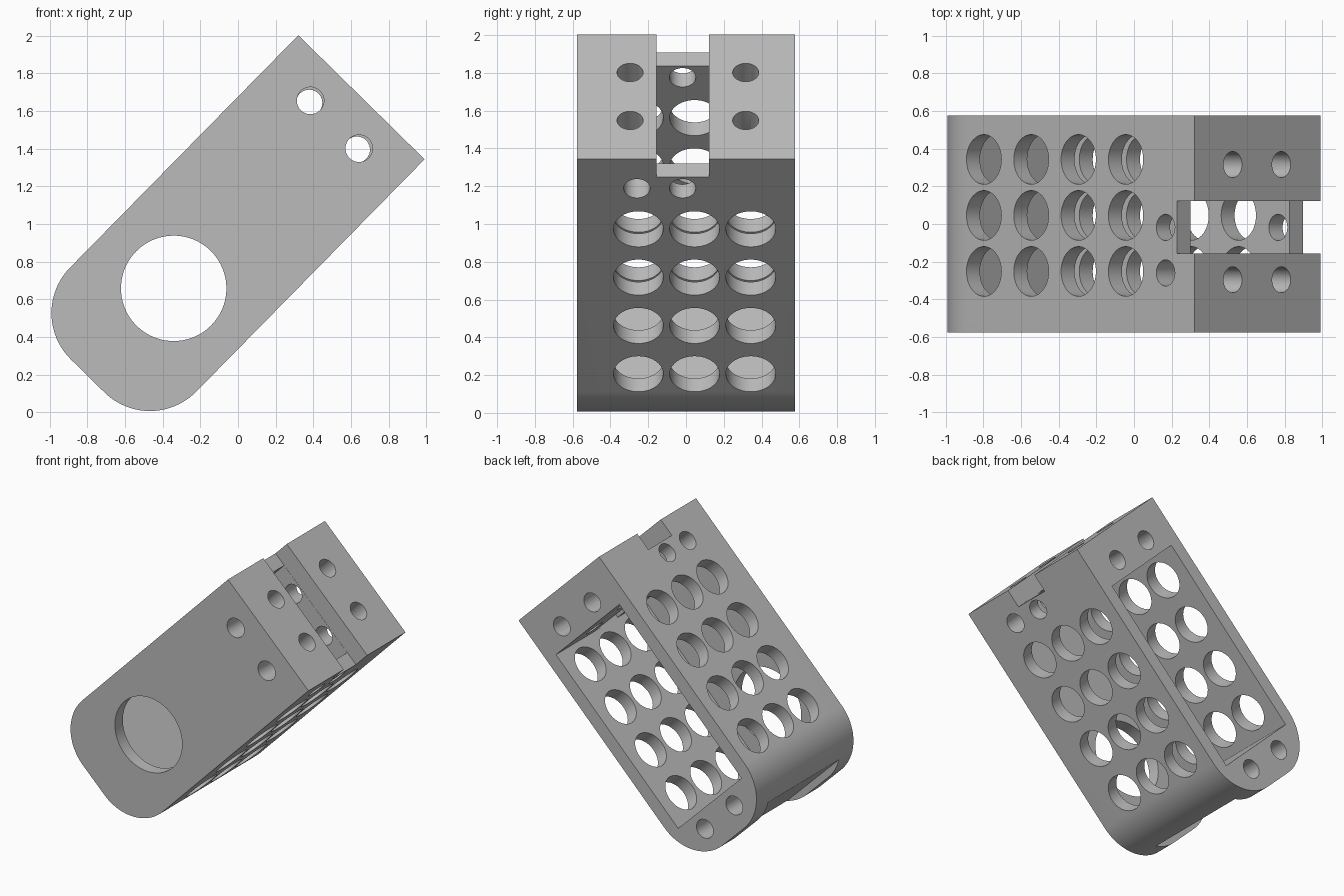
import bpy, bmesh, math
from mathutils import Matrix, Vector

default = bpy.data.objects.get("Cube")
if default:
    bpy.data.objects.remove(default, do_unlink=True)

# Local axes: X runs along the body, Y is the width, Z is the thickness
HALF_W, HALF_T, WALL = 0.577, 0.47, 0.1
END, BASE, ROUND = 1.653, -0.422, 0.345
INNER = HALF_T - WALL

grey = bpy.data.materials.new("plain_grey")
grey.use_nodes = True
grey.diffuse_color = (0.5, 0.5, 0.5, 1)
grey.node_tree.nodes["Principled BSDF"].inputs["Base Color"].default_value = (0.5, 0.5, 0.5, 1)


def make_object(name, bm):
    bmesh.ops.recalc_face_normals(bm, faces=bm.faces)
    mesh = bpy.data.meshes.new(name)
    bm.to_mesh(mesh)
    bm.free()
    mesh.materials.append(grey)
    obj = bpy.data.objects.new(name, mesh)
    bpy.context.collection.objects.link(obj)
    return obj


# Body: side profile with two rounded lower corners, extruded across the width
bm = bmesh.new()
profile = [(END, -HALF_T), (END, HALF_T)]
for sign, start in ((1, 90), (-1, 180)):
    for i in range(25):
        a = math.radians(start + 90 * i / 24)
        profile.append((BASE + ROUND + ROUND * math.cos(a),
                        sign * (HALF_T - ROUND) + ROUND * math.sin(a)))
face = bm.faces.new([bm.verts.new((x, -HALF_W, z)) for x, z in profile])
side = bmesh.ops.extrude_face_region(bm, geom=[face])
bmesh.ops.translate(bm, vec=(0, 2 * HALF_W, 0),
                    verts=[v for v in side["geom"] if isinstance(v, bmesh.types.BMVert)])
body = make_object("bracket_body", bm)


def cut(bm):
    cutter = make_object("cutter", bm)
    cutter.hide_render = True
    mod = body.modifiers.new("cut", "BOOLEAN")
    mod.operation, mod.solver, mod.object = "DIFFERENCE", "EXACT", cutter
    bpy.context.view_layer.objects.active = body
    bpy.ops.object.modifier_apply(modifier=mod.name)
    bpy.data.objects.remove(cutter, do_unlink=True)


def cut_box(low, high):
    low, high = Vector(low), Vector(high)
    bm = bmesh.new()
    bmesh.ops.create_cube(bm, size=1, matrix=Matrix.Translation((low + high) / 2)
                          @ Matrix.Diagonal((*(high - low), 1)))
    cut(bm)


def drill(start, end, radius, sides=40):
    start, end = Vector(start), Vector(end)
    axis = end - start
    bm = bmesh.new()
    bmesh.ops.create_cone(bm, cap_ends=True, segments=sides, radius1=radius, radius2=radius,
                          depth=axis.length,
                          matrix=Matrix.Translation((start + end) / 2)
                          @ axis.to_track_quat("Z", "Y").to_matrix().to_4x4())
    cut(bm)


# Pocket open to the back
cut_box((-0.142, -0.483, -INNER), (1.31, 0.7, INNER))

# Slot across the upper end, and its opening into the pocket
cut_box((1.52, -0.157, -0.6), (1.8, 0.122, 0.6))
cut_box((1.2, -0.156, -INNER + 0.002), (1.6, 0.121, INNER - 0.002))

# Shallow relief under the rounded end
cut_box((-0.6, -0.42, -0.6), (BASE + 0.05, 0.42, 0.6))

# Large round opening in the front wall
drill((0.23, -0.7, 0), (0.23, -0.3, 0), 0.28, 80)

# Grid of lightening holes through both broad walls
for i in range(4):
    for j in range(3):
        x, y = 0.058 + 0.3585 * i, -0.252 + 0.2975 * j
        drill((x, y, -0.7), (x, y, 0.7), 0.132, 48)

# Small holes through the broad walls at the upper end
for y in (-0.26, -0.018):
    drill((1.435, y, -0.7), (1.435, y, 0.7), 0.07)

# Screw holes in the sides and the upper end
for sign in (-1, 1):
    z = 0.181 * sign
    drill((1.45, -0.7, z), (1.45, -0.05, z), 0.072)
    drill((1.437, 0.05, z * 0.98), (1.437, 0.7, z * 0.98), 0.07)
    drill((-0.258, 0.0, z * 0.95), (-0.258, 0.7, z * 0.95), 0.07)
    for y in (-0.296, 0.316):
        drill((1.25, y, z + 0.003), (1.8, y, z + 0.003), 0.069)

# Lean the body back and shade the curved walls smoothly
tilt = Matrix.Rotation(math.radians(-45.5), 4, "Y")
body.data.transform(tilt @ Matrix.Translation((0, 0, 0.705)))
bpy.ops.object.select_all(action="DESELECT")
body.select_set(True)
bpy.context.view_layer.objects.active = body
bpy.ops.object.shade_smooth_by_angle(angle=math.radians(30))
